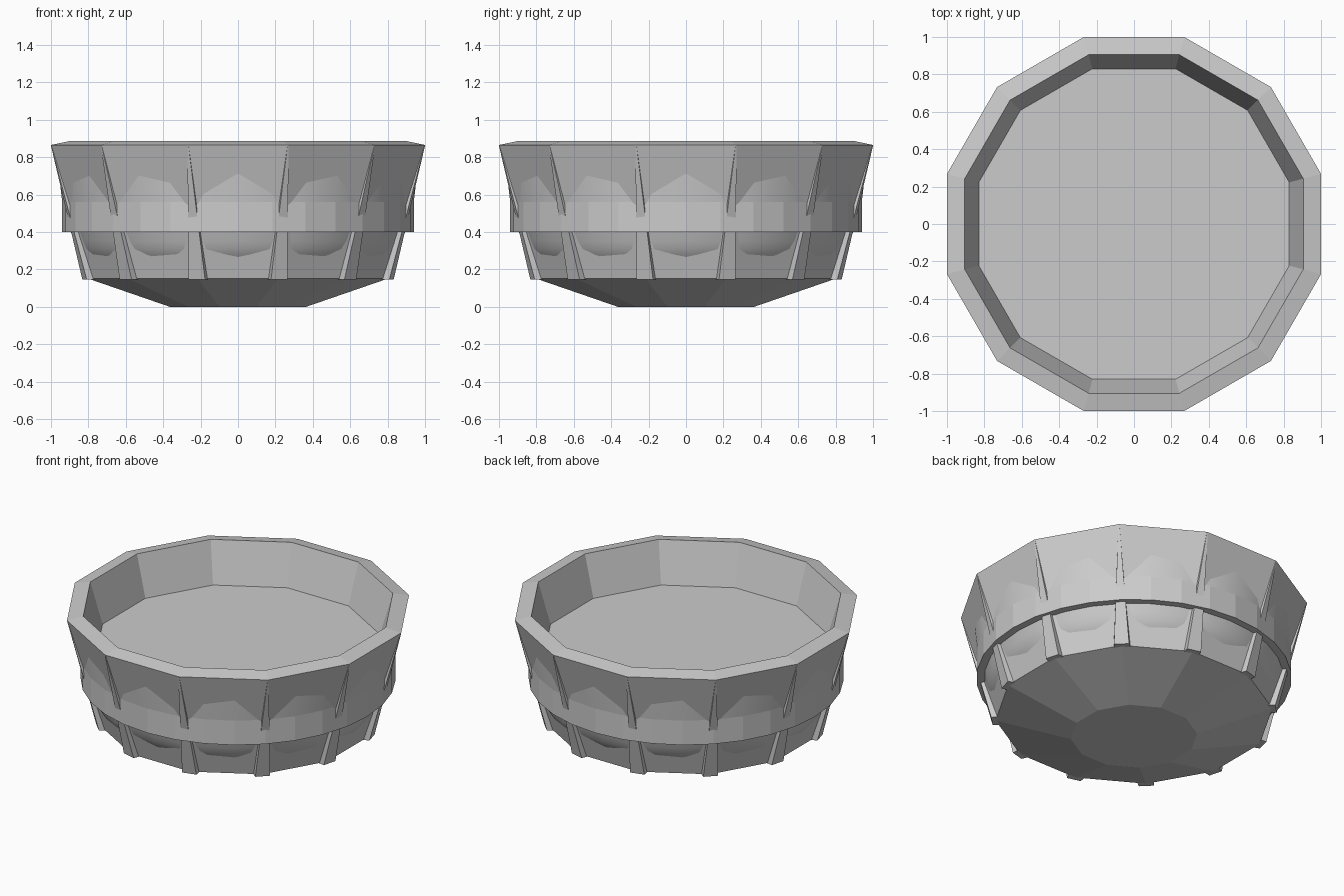
import bpy, bmesh, math
from mathutils import Vector

if "Cube" in bpy.data.objects:
    bpy.data.objects.remove(bpy.data.objects["Cube"], do_unlink=True)

grey = bpy.data.materials.new("stone_grey")
grey.use_nodes = True
grey.diffuse_color = (0.6, 0.6, 0.6, 1)
grey.node_tree.nodes["Principled BSDF"].inputs["Base Color"].default_value = (0.6, 0.6, 0.6, 1)

SIDES = 12
HALF = math.pi / SIDES


def finish(name, bm, smooth=False):
    bmesh.ops.recalc_face_normals(bm, faces=bm.faces)
    mesh = bpy.data.meshes.new(name)
    bm.to_mesh(mesh)
    bm.free()
    mesh.materials.append(grey)
    mesh.polygons.foreach_set("use_smooth", [smooth] * len(mesh.polygons))
    obj = bpy.data.objects.new(name, mesh)
    bpy.context.collection.objects.link(obj)
    return obj


def lathe(name, profile, sides, start=0.0, grow=1.0, caps=False, closed=False, smooth=False):
    """Sweep (radius, height) points round the z axis."""
    bm = bmesh.new()
    rings = []
    for r, z in profile:
        angles = [start + i * math.tau / sides for i in range(sides)]
        rings.append([bm.verts.new((r * grow * math.cos(a), r * grow * math.sin(a), z)) for a in angles])
    pairs = list(zip(rings, rings[1:]))
    if closed:
        pairs.append((rings[-1], rings[0]))
    for low, high in pairs:
        for i in range(sides):
            j = (i + 1) % sides
            bm.faces.new((low[i], low[j], high[j], high[i]))
    if caps:
        bm.faces.new(rings[0])
        bm.faces.new(rings[-1])
    return finish(name, bm, smooth)


# Twelve-sided bowl: base, flared wall, rim, inner wall and floor
lathe("bowl_body",
      [(0.365, 0), (0.80, 0.15), (1.0, 0.865), (0.905, 0.885), (0.83, 0.62)],
      SIDES, HALF, 1 / math.cos(HALF), caps=True)

# Round belt, with a ledge beneath it
lathe("belt", [(0.86, 0.4), (0.94, 0.4), (0.94, 0.56), (0.86, 0.56)], 32, closed=True)

# Round bulges that break through the flat walls above and below the belt
lathe("upper_bulge", [(0.94, 0.56), (0.956, 0.7), (0.966, 0.8)], 32, smooth=True)
lathe("lower_bulge", [(0.82, 0.25), (0.843, 0.28), (0.862, 0.31), (0.877, 0.35), (0.893, 0.4)],
      32, smooth=True)

# Tapered rib on every corner, vanishing at the rim
bm = bmesh.new()
for k in range(SIDES):
    angle = HALF + k * math.tau / SIDES
    out = Vector((math.cos(angle), math.sin(angle), 0))
    side = Vector((-out.y, out.x, 0))

    def corner(r, w, z):
        return bm.verts.new(out * r + side * w + Vector((0, 0, z)))

    ends = []
    for r, w, z in ((0.85, 0.045, 0.147), (1.035, 0.003, 0.864)):
        ends.append([corner(r - 0.07, -w * 1.2, z), corner(r, -w, z),
                     corner(r, w, z), corner(r - 0.07, w * 1.2, z)])
    low, high = ends
    for i in range(4):
        j = (i + 1) % 4
        bm.faces.new((low[i], low[j], high[j], high[i]))
    bm.faces.new(low)
    bm.faces.new(high)
finish("corner_ribs", bm)
